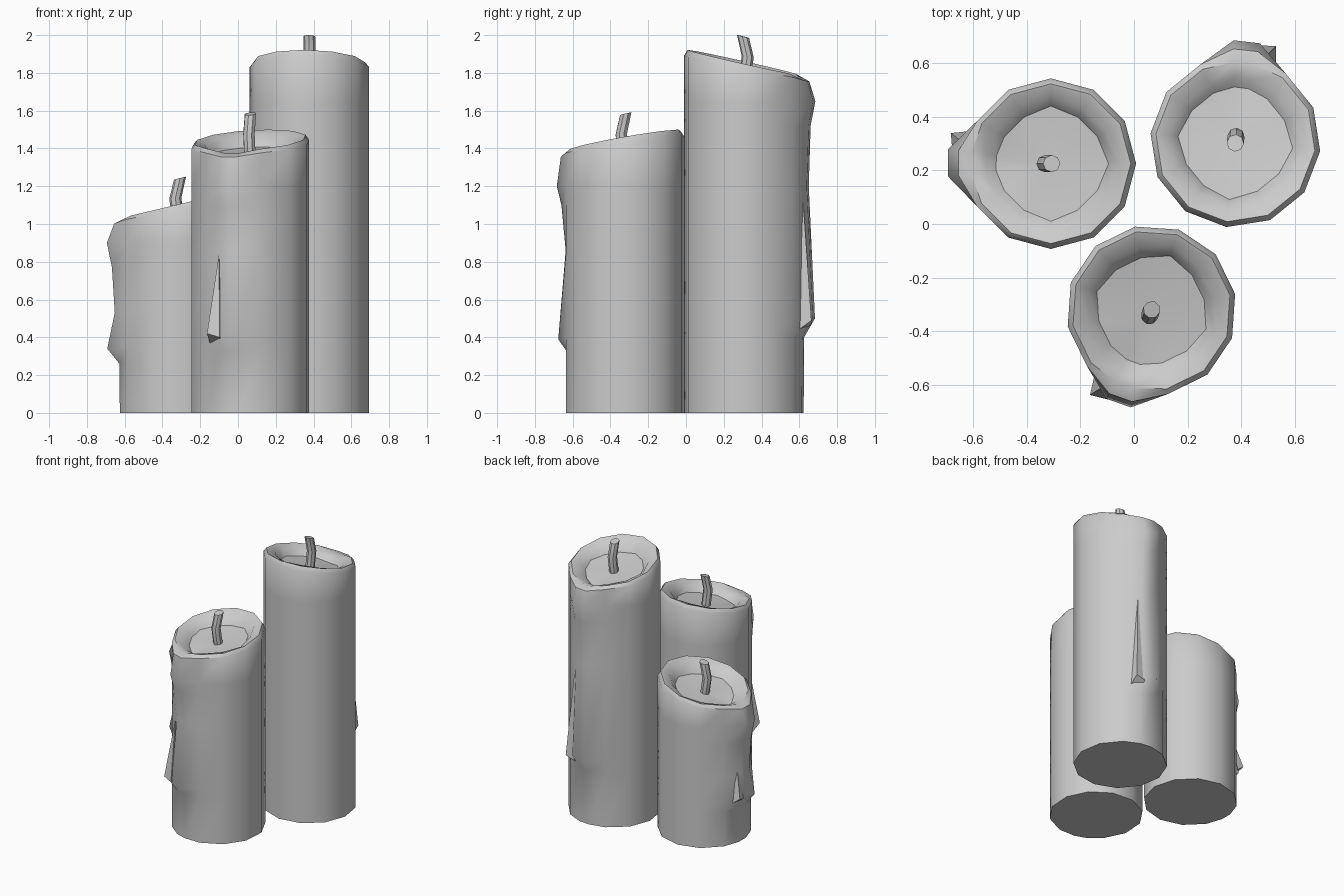
import bpy, bmesh
from math import sin, cos, radians
from mathutils import Matrix

if "Cube" in bpy.data.objects:
    bpy.data.objects.remove(bpy.data.objects["Cube"])

R = 0.318
# twelve-sided body, with the drip side split into two close columns
ANGLES = [0, 30, 60, 90, 120, 150, 172, 187, 210, 240, 270, 300, 330]
DRIP = (172, 187)


def polar(r, deg, z):
    return (r * cos(radians(deg)), r * sin(radians(deg)), z)


def octagon(r, deg):
    return r * cos(radians(22.5)) / cos(radians(deg % 45 - 22.5))


def finish(bm, name, place):
    bmesh.ops.recalc_face_normals(bm, faces=bm.faces[:])
    bm.transform(place)
    mesh = bpy.data.meshes.new(name)
    bm.to_mesh(mesh)
    bm.free()
    obj = bpy.data.objects.new(name, mesh)
    bpy.context.collection.objects.link(obj)
    bpy.ops.object.select_all(action='DESELECT')
    obj.select_set(True)
    bpy.context.view_layer.objects.active = obj
    bpy.ops.object.shade_smooth_by_angle(angle=radians(42))


def loft(bm, rings):
    loops = [[bm.verts.new(p) for p in ring] for ring in rings]
    n = len(loops[0])
    for a, b in zip(loops, loops[1:]):
        for i in range(n):
            j = (i + 1) % n
            bm.faces.new((a[i], a[j], b[j], b[i]))
    bm.faces.new(loops[0])
    return loops


def candle(name, x, y, turn, height, tilt, drip, fin):
    place = Matrix.Translation((x, y, 0)) @ Matrix.Rotation(radians(turn), 4, 'Z')

    # wax body with drip columns, slanted rim and hollow melt pool
    bm = bmesh.new()
    rings = [[polar(R, a, 0) for a in ANGLES]]
    for z, r in drip:
        rings.append([polar(r if a in DRIP else R, a, z) for a in ANGLES])

    def rim(r, drop, slope, oct_side=False, lip=0.0):
        return [polar(octagon(r, a) if oct_side else r + (lip if a in DRIP else 0), a,
                      height - drop + slope * cos(radians(a)) - (0.015 if a in DRIP else 0))
                for a in ANGLES]

    rings.append(rim(R, 0.025, tilt * 0.9, lip=0.03))
    rings.append(rim(R - 0.02, 0.0, tilt))
    rings.append(rim(0.255, 0.02, tilt * 0.95, True))
    rings.append(rim(0.215, 0.07, tilt * 0.6, True))
    loops = loft(bm, rings)
    centre = bm.verts.new((0, 0, height - 0.085))
    last = loops[-1]
    for i in range(len(last)):
        bm.faces.new((last[i], last[(i + 1) % len(last)], centre))
    finish(bm, name + "_candle_wax", place)

    # side drip: thin at the top, wedge-ended at the bottom
    bm = bmesh.new()
    top_z, low_z = fin
    tip = bm.verts.new(polar(R + 0.004, 168, top_z))
    base = [bm.verts.new(p) for p in (polar(0.305, 156, low_z - 0.03),
                                      polar(0.39, 163, low_z + 0.04),
                                      polar(0.37, 173, low_z + 0.02),
                                      polar(0.30, 172, low_z - 0.03))]
    bm.faces.new(base)
    for i in range(4):
        bm.faces.new((base[i], base[(i + 1) % 4], tip))
    finish(bm, name + "_candle_side_drip", place)

    # bent wick
    bm = bmesh.new()
    path = [(-0.003, height - 0.1, 0), (-0.022, height + 0.03, 0.1), (0.003, height + 0.138, 0.25)]
    wick = []
    for px, pz, lean in path:
        ring = [polar(0.032, k * 360 / 8, 0) for k in range(8)]
        wick.append([(px + c[0], c[1], pz + lean * c[0]) for c in ring])
    loops = loft(bm, wick)
    bm.faces.new(loops[-1])
    finish(bm, name + "_candle_wick", place)


# drip profile: (height, radius) from the foot up to the bulge under the rim
candle("short", -0.31, 0.225, 0, 1.105, 0.07,
       [(0.26, 0.32), (0.34, 0.385), (0.53, 0.345), (0.77, 0.36), (0.90, 0.387)], (0.58, 0.32))
candle("middle", 0.065, -0.322, 71, 1.445, 0.055,
       [(0.33, 0.32), (0.39, 0.362), (0.86, 0.322), (1.10, 0.345), (1.20, 0.37)], (0.84, 0.38))
candle("tall", 0.378, 0.305, -96, 1.855, 0.067,
       [(0.40, 0.32), (0.50, 0.378), (1.20, 0.345), (1.52, 0.355), (1.65, 0.38)], (1.25, 0.45))
